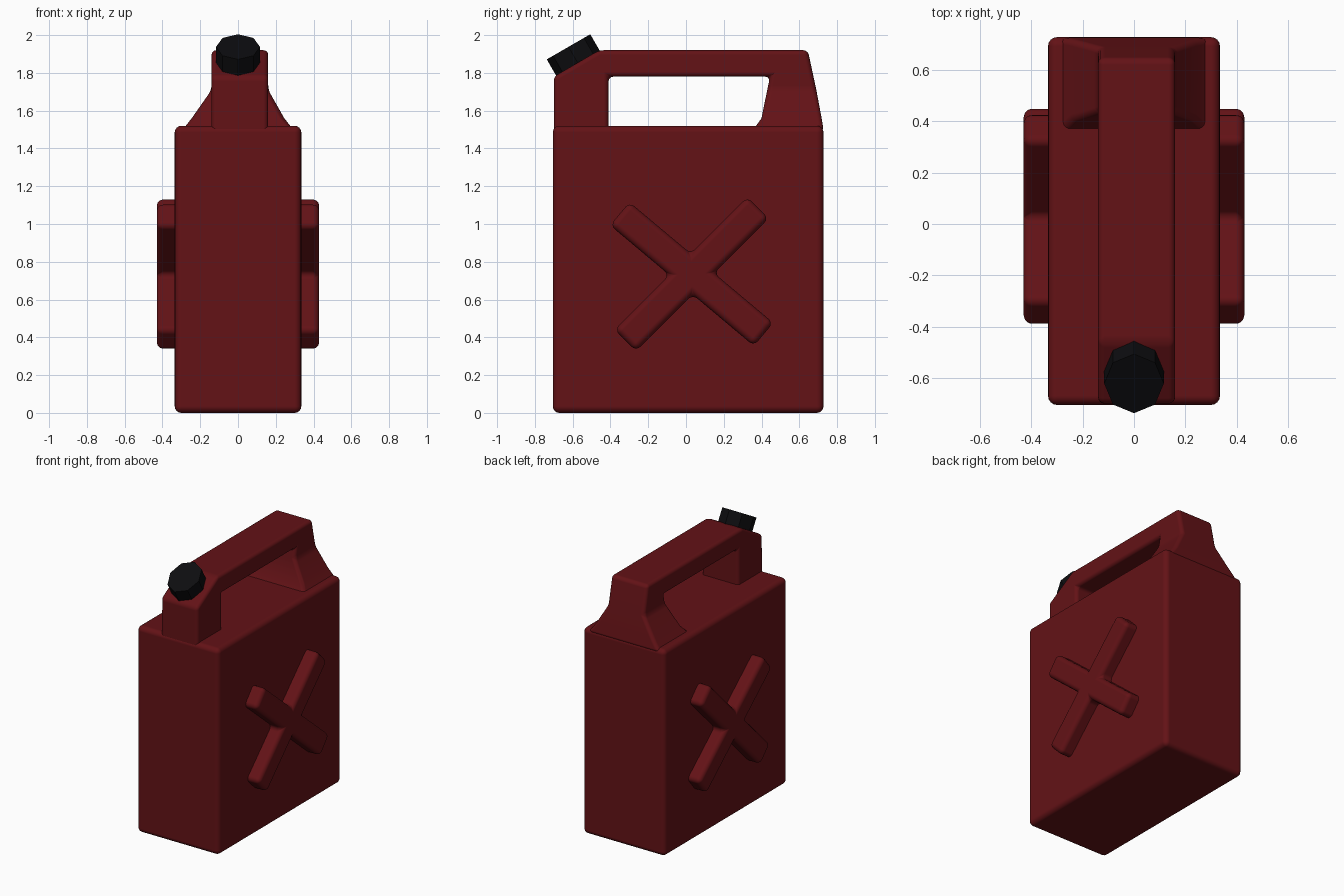
import bpy, bmesh
from math import radians, cos, sin
from mathutils import Vector, Matrix

if "Cube" in bpy.data.objects:
    bpy.data.objects.remove(bpy.data.objects["Cube"])


def material(name, rgb):
    m = bpy.data.materials.new(name)
    m.diffuse_color = (*rgb, 1)
    m.use_nodes = True
    m.node_tree.nodes["Principled BSDF"].inputs["Base Color"].default_value = m.diffuse_color
    return m


RED = material("dark_red_plastic", (0.125, 0.006, 0.008))
BLACK = material("black_plastic", (0.004, 0.004, 0.005))


def finish(name, bm, mat, bevel=0):
    bmesh.ops.recalc_face_normals(bm, faces=bm.faces[:])
    me = bpy.data.meshes.new(name)
    bm.to_mesh(me)
    bm.free()
    me.materials.append(mat)
    ob = bpy.data.objects.new(name, me)
    bpy.context.collection.objects.link(ob)
    if bevel:
        for p in me.polygons:
            p.use_smooth = True
        mod = ob.modifiers.new("rounded_edges", 'BEVEL')
        mod.width = bevel
        mod.segments = 4
        mod.limit_method = 'ANGLE'
        mod.angle_limit = radians(25)
        mod.harden_normals = True
    return ob


def prism(profile, x0, x1):
    """Extrude a (y, z) outline along x."""
    bm = bmesh.new()
    a = [bm.verts.new((x0, y, z)) for y, z in profile]
    b = [bm.verts.new((x1, y, z)) for y, z in profile]
    bm.faces.new(a)
    bm.faces.new(b[::-1])
    n = len(profile)
    for i in range(n):
        j = (i + 1) % n
        bm.faces.new((a[i], b[i], b[j], a[j]))
    return bm


# Tank body
finish("tank_body", prism([(-0.705, 0), (0.728, 0), (0.728, 1.52), (-0.705, 1.52)],
                          -0.335, 0.335), RED, 0.035)

# Spout neck and grip in one outline, open down to the rear pillar
bm = prism([(-0.70, 1.48), (-0.41, 1.48), (-0.41, 1.78), (0.445, 1.78), (0.43, 1.71),
            (0.69, 1.71), (0.645, 1.92), (-0.46, 1.92), (-0.70, 1.78)], -0.14, 0.16)

# Rear pillar flares out to the tank: (z, half width, front y, back y)
face = min((f for f in bm.faces if f.calc_center_median().y > 0.5),
           key=lambda f: f.calc_center_median().z)
for z, w, yf, yb in [(1.56, 0.245, 0.40, 0.718), (1.49, 0.30, 0.35, 0.73)]:
    face = bmesh.ops.extrude_discrete_faces(bm, faces=[face])["faces"][0]
    c = face.calc_center_median()
    for v in face.verts:
        v.co = (w if v.co.x > c.x else -w, yb if v.co.y > c.y else yf, z)
finish("handle", bm, RED, 0.025)

# Raised cross, showing on both sides of the tank
H = 0.08
angles = [45, 140, 225, 320]
dirs = [Vector((cos(radians(a)), sin(radians(a)))) for a in angles]
centre = Vector((0.03, 0.735))
outline = []
for i, d in enumerate(dirs):
    nxt = dirs[(i + 1) % 4]
    side = Vector((-d.y, d.x)) * H
    notch = (d + nxt) * H / abs(d.x * nxt.y - d.y * nxt.x)
    outline += [centre + d * 0.497 - side, centre + d * 0.497 + side, centre + notch]
finish("side_cross", prism(outline, -0.43, 0.43), RED, 0.033)

# Eight-sided cap tilted forward on the spout
bm = bmesh.new()
bmesh.ops.create_cone(bm, cap_ends=True, segments=8, radius1=1, radius2=1, depth=0.12,
                      matrix=Matrix.Translation((0, -0.592, 1.886))
                      @ Matrix.Rotation(radians(30), 4, 'X')
                      @ Matrix.Diagonal((0.116, 0.133, 1, 1)))
finish("cap", bm, BLACK)
